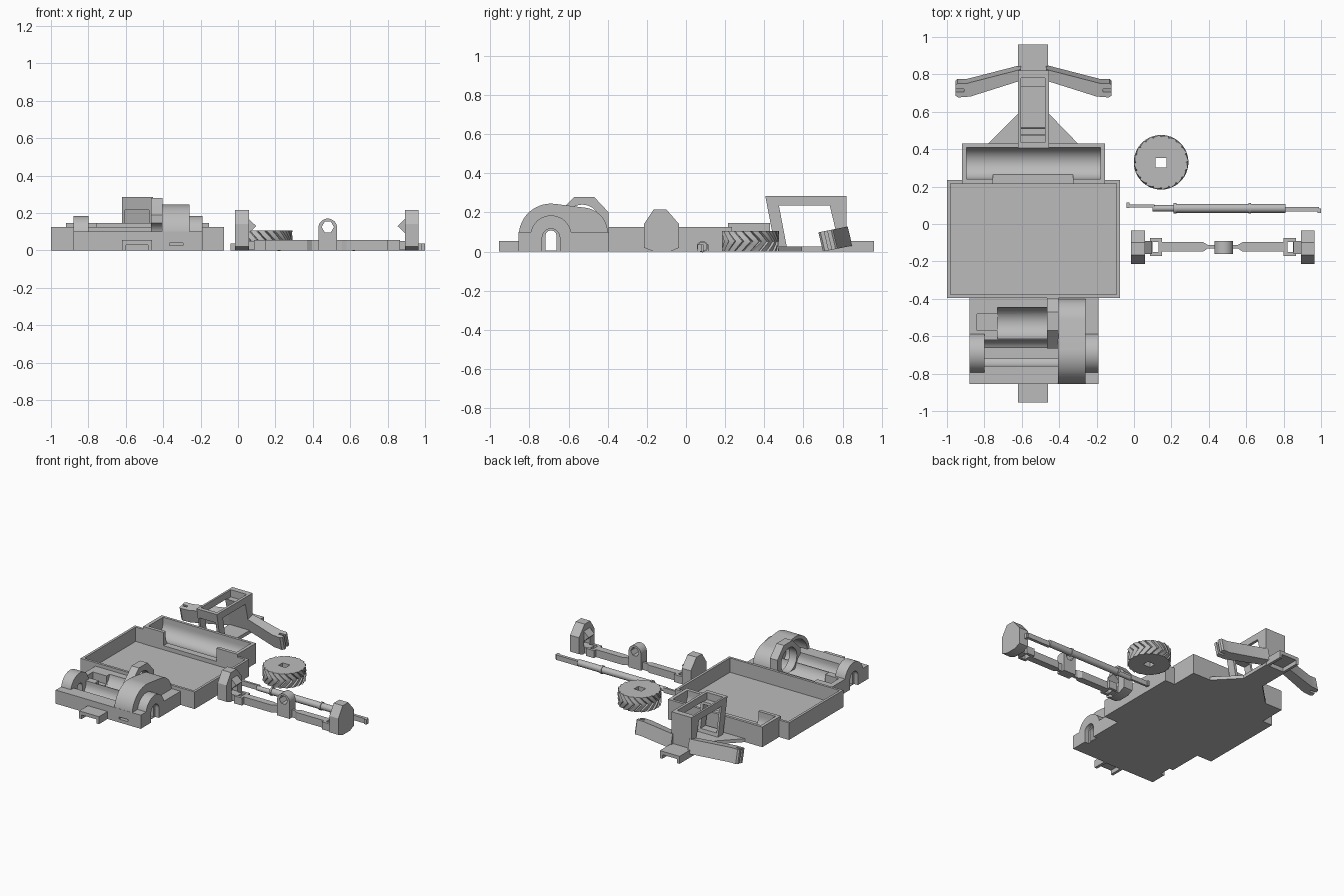
import bpy, bmesh, math
from mathutils import Vector

if "Cube" in bpy.data.objects:
    bpy.data.objects.remove(bpy.data.objects["Cube"])

grey = bpy.data.materials.new("plain grey")
grey.use_nodes = True
grey.diffuse_color = (0.5, 0.5, 0.5, 1)
grey.node_tree.nodes["Principled BSDF"].inputs["Base Color"].default_value = (0.5, 0.5, 0.5, 1)


def make(name, bm):
    bmesh.ops.recalc_face_normals(bm, faces=bm.faces)
    mesh = bpy.data.meshes.new(name)
    bm.to_mesh(mesh)
    bm.free()
    mesh.materials.append(grey)
    obj = bpy.data.objects.new(name, mesh)
    bpy.context.collection.objects.link(obj)
    return obj


def prism(name, pts, axis, a, b):
    """Extrude a 2D outline along an axis from a to b."""
    place = {"x": lambda p, t: (t, p[0], p[1]),
             "y": lambda p, t: (p[0], t, p[1]),
             "z": lambda p, t: (p[0], p[1], t)}[axis]
    bm = bmesh.new()
    lo = [bm.verts.new(place(p, a)) for p in pts]
    hi = [bm.verts.new(place(p, b)) for p in pts]
    bm.faces.new(lo)
    bm.faces.new(hi)
    for i in range(len(pts)):
        j = (i + 1) % len(pts)
        bm.faces.new((lo[i], lo[j], hi[j], hi[i]))
    return make(name, bm)


def box(name, x0, x1, y0, y1, z0, z1):
    return prism(name, [(x0, y0), (x1, y0), (x1, y1), (x0, y1)], "z", z0, z1)


def arc(u, v, r, start=0, end=360, n=32):
    last = n if end - start == 360 else n - 1
    return [(u + r * math.cos(math.radians(start + (end - start) * i / last)),
             v + r * math.sin(math.radians(start + (end - start) * i / last)))
            for i in range(n)]


def arch(u, v, r, bottom):
    return [(u + r, bottom)] + arc(u, v, r, 0, 180, 20) + [(u - r, bottom)]


def cut(obj, *cutters):
    for c in cutters:
        c.hide_render = True
        mod = obj.modifiers.new("cut", "BOOLEAN")
        mod.operation, mod.object, mod.solver = "DIFFERENCE", c, "EXACT"
    graph = bpy.context.evaluated_depsgraph_get()
    mesh = bpy.data.meshes.new_from_object(obj.evaluated_get(graph))
    obj.modifiers.clear()
    obj.data = mesh
    for c in cutters:
        bpy.data.objects.remove(c)
    return obj


# Battery tray
cut(box("tray", -1, -0.075, -0.395, 0.235, 0, 0.125),
    box("c", -0.982, -0.093, -0.377, 0.217, 0.02, 0.2),
    box("c", -0.755, -0.325, 0.2, 0.3, 0.05, 0.2))

# Rear trough with an opening toward the tray
cut(box("rear_trough", -0.92, -0.155, 0.215, 0.43, 0, 0.147),
    prism("c", arc(0.325, 0.11, 0.085), "x", -0.895, -0.18),
    box("c", -0.895, -0.18, 0.24, 0.41, 0.11, 0.2),
    box("c", -0.755, -0.325, 0.2, 0.3, 0.05, 0.2))

# Front motor bed with axle trough
AY, AZ = -0.69, 0.08
bed = cut(box("motor_bed", -0.88, -0.19, -0.855, -0.39, 0, 0.1),
          prism("c", arc(AY, AZ, 0.07), "x", -0.8, -0.28),
          box("c", -0.8, -0.28, AY - 0.07, AY + 0.07, AZ, 0.2),
          prism("c", arc(-0.53, 0.11, 0.085), "x", -0.73, -0.28),
          box("c", -0.84, -0.72, -0.57, -0.48, 0.04, 0.2),
          prism("c", arch(AY, AZ, 0.028, 0.006), "x", -0.95, -0.1),
          box("c", -0.365, -0.295, -0.9, -0.8, 0.025, 0.04))
cut(bed, *[prism("c", arch(AY, 0.072, 0.045, -0.05), "x", a, b)
           for a, b in ((-0.95, -0.85), (-0.22, -0.1))])

# Side arches that hold the axle
for side, a, b, out0, out1 in (("right", -0.88, -0.8, -0.95, -0.85),
                               ("left", -0.265, -0.19, -0.22, -0.1)):
    cut(prism(side + "_axle_arch", arch(AY, AZ, 0.105, 0.07), "x", a, b),
        prism("c", arch(AY, AZ, 0.028, 0), "x", -0.95, -0.1),
        prism("c", arch(AY, 0.072, 0.045, -0.05), "x", out0, out1))

# Gear housing and motor collar
shell = arc(-0.53, 0.095, 0.13, 0, 83, 14) + arc(AY, AZ, 0.165, 83, 180, 18)
cut(prism("gear_housing", [(-0.4, 0.05)] + shell + [(-0.855, 0.05)], "x", -0.405, -0.26),
    prism("c", arc(AY, AZ, 0.14), "x", -0.45, -0.28),
    prism("c", arc(-0.53, 0.11, 0.1), "x", -0.45, -0.28),
    prism("c", arch(AY, AZ, 0.028, 0), "x", -0.95, -0.1))
cut(prism("motor_collar", [(-0.665, 0.06), (-0.665, 0.19), (-0.6, 0.25), (-0.57, 0.28),
                           (-0.47, 0.28), (-0.395, 0.2), (-0.395, 0.06)], "x", -0.465, -0.405),
    prism("c", arc(-0.53, 0.15, 0.09), "x", -0.6, -0.3),
    prism("c", arc(AY, AZ, 0.07), "x", -0.6, -0.3))

# Bumper hooks, channel shaped underneath
for name, y0, y1 in (("front_hook", -0.955, -0.85), ("rear_hook", 0.81, 0.96)):
    cut(box(name, -0.62, -0.46, y0, y1, 0, 0.055),
        box("c", -0.6, -0.48, min(y0, y1) - 0.1 if y0 < 0 else 0.825,
            -0.86 if y0 < 0 else 1.1, -0.1, 0.03))

# Rear tower, an open cage with a slanted front
cut(prism("tower", [(0.46, 0), (0.405, 0.285), (0.82, 0.285), (0.82, 0)], "x", -0.62, -0.455),
    prism("c", [(0.515, 0.025), (0.475, 0.235), (0.735, 0.235), (0.785, 0.025)], "x", -0.8, -0.3),
    box("c", -0.605, -0.475, 0.435, 0.78, 0.232, 0.4),
    box("c", -0.605, -0.475, 0.36, 0.6, 0.05, 0.215))
prism("tower_gusset", [(-0.785, 0.425), (-0.295, 0.425), (-0.455, 0.59), (-0.62, 0.59)],
      "z", 0, 0.025)

# Swept rear arms, leaned forward, with forked tips
for side, flip in (("left", False), ("right", True)):
    def fx(x):
        return -1.075 - x if flip else x
    outline = [(-0.47, 0.85), (-0.18, 0.775), (-0.13, 0.775), (-0.12, 0.765),
               (-0.12, 0.71), (-0.135, 0.7), (-0.2, 0.705), (-0.47, 0.79)]
    arm = cut(prism(side + "_rear_arm", [(fx(x), y) for x, y in outline], "z", 0, 0.098),
              box("c", fx(-0.165), fx(-0.1), 0.73, 0.745, -0.1, 0.3))
    for v in arm.data.vertices:
        x, y, z = v.co
        v.co = Vector((x, y - 0.24 * z, z + 0.2 * (y - 0.7)))

# Wheel with herringbone tread
teeth, levels = 20, 6
bm = bmesh.new()
rings = []
for k in range(levels + 1):
    twist = 0.35 * (1 - abs(2 * k / levels - 1))
    ring = []
    for i in range(teeth):
        for frac, r in ((0, 0.133), (0.15, 0.146), (0.9, 0.139)):
            a = math.tau * (i + frac) / teeth + twist
            ring.append(bm.verts.new((0.145 + r * math.cos(a), 0.33 + r * math.sin(a),
                                      0.105 * k / levels)))
    rings.append(ring)
count = len(rings[0])
for lo, hi in zip(rings, rings[1:]):
    for i in range(count):
        j = (i + 1) % count
        bm.faces.new((lo[i], lo[j], hi[j], hi[i]))
bm.faces.new(rings[0])
bm.faces.new(rings[-1])
cut(make("wheel", bm), box("c", 0.115, 0.175, 0.303, 0.352, -0.1, 0.3))

# Drive rod with collars and flat ends
RY, RZ = 0.084, 0.025
for name, r, a, b in (("rod_body", 0.024, 0.21, 0.81), ("rod_neck", 0.017, 0.1, 0.22),
                      ("rod_collar_a", 0.029, 0.212, 0.226), ("rod_collar_b", 0.029, 0.612, 0.626)):
    prism(name, arc(RY, RZ + (r - 0.024 if r < 0.024 else 0), r, n=16), "x", a, b)
box("rod_blade_a", -0.03, 0.11, 0.088, 0.104, 0, 0.036)
box("rod_tip_a", -0.04, -0.025, 0.085, 0.115, 0, 0.036)
box("rod_blade_b", 0.8, 0.99, 0.068, 0.09, 0, 0.036)
box("rod_tip_b", 0.98, 1, 0.058, 0.082, 0, 0.036)

# Steering axle centre boss
cut(prism("axle_boss", arch(0.48, 0.12, 0.05, 0), "y", -0.16, -0.092),
    prism("c", arc(0.48, 0.125, 0.033, n=6), "y", -0.3, 0))

# Steering axle halves and knuckles
for side, flip in (("right", False), ("left", True)):
    def mx(x):
        return 0.95 - x if flip else x
    prism(side + "_axle_beam", [(mx(x), y) for x, y in (
        (0.14, -0.147), (0.37, -0.147), (0.395, -0.13), (0.45, -0.13),
        (0.45, -0.112), (0.395, -0.112), (0.37, -0.097), (0.14, -0.097))], "z", 0, 0.055)
    cut(box(side + "_axle_fork", mx(0.085), mx(0.15), -0.17, -0.075, 0, 0.055),
        box("c", mx(0.08), mx(0.13), -0.15, -0.095, -0.1, 0.3))
    knuckle = [(-0.215, 0.02), (-0.215, 0.14), (-0.165, 0.215), (-0.1, 0.215),
               (-0.035, 0.14), (-0.035, 0.02), (-0.08, 0), (-0.165, 0)]
    cut(prism(side + "_knuckle", knuckle, "x", mx(-0.015), mx(0.058)),
        box("c", mx(0.02), mx(0.1), -0.16, -0.09, 0.05, 0.15))
    prism(side + "_knuckle_nub", [(mx(0.05), 0.175), (mx(0.097), 0.13), (mx(0.05), 0.085)],
          "y", -0.16, -0.09)
    box(side + "_knuckle_pin", mx(0.05), mx(0.1), -0.15, -0.095, 0.005, 0.05)

# Smooth the round walls and keep the edges crisp
for obj in bpy.data.objects:
    if obj.type == "MESH":
        obj.data.shade_smooth()
        obj.data.set_sharp_from_angle(angle=math.radians(28))
